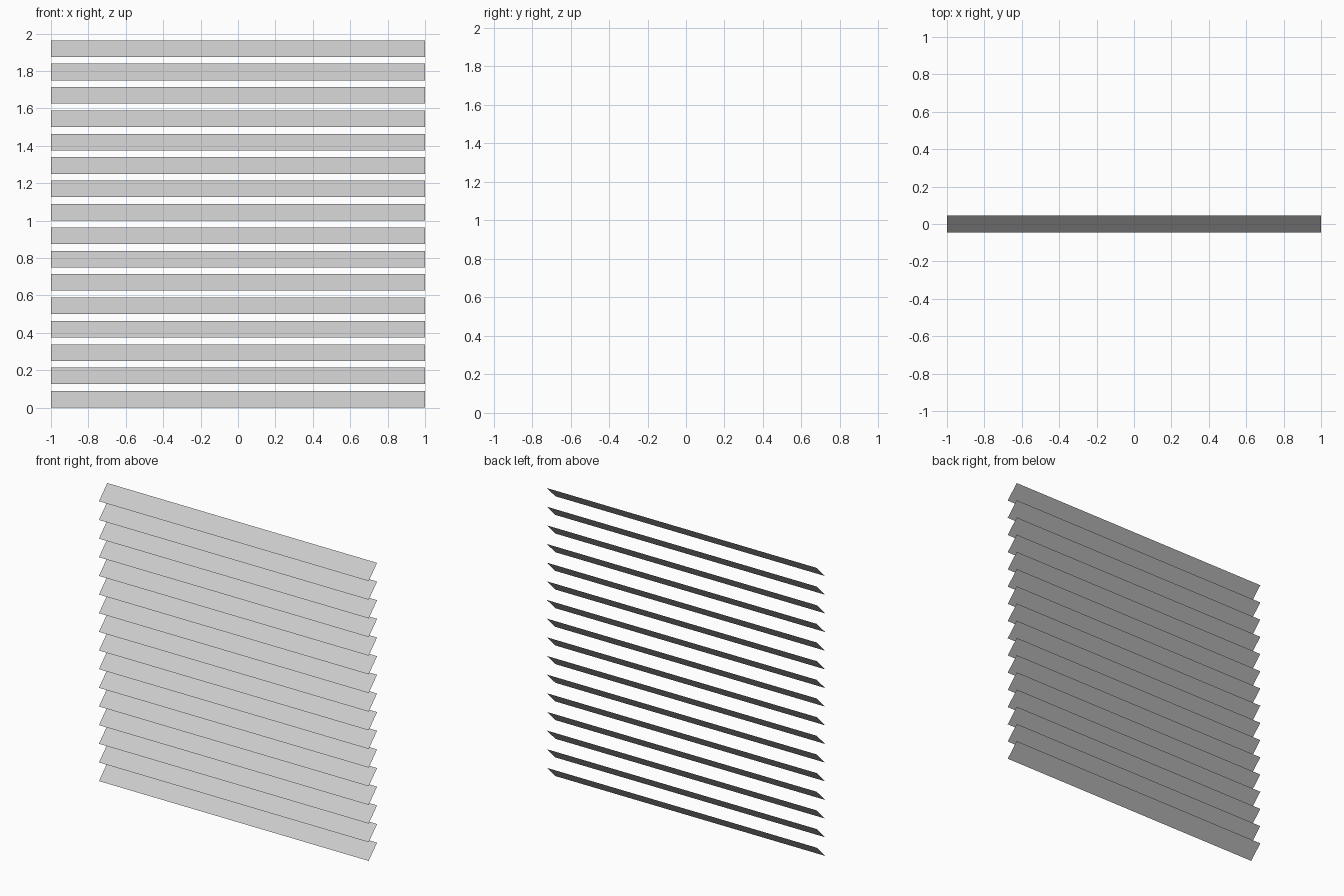
import bpy
from math import radians, sin

if "Cube" in bpy.data.objects:
    bpy.data.objects.remove(bpy.data.objects["Cube"])

COUNT = 16
PITCH = 0.125          # spacing, equal to the slat depth
TILT = radians(45)
HALF_RISE = PITCH * sin(TILT) / 2

# Paper-thin blind slats, front edge low and back edge high
for i in range(COUNT):
    bpy.ops.mesh.primitive_plane_add(size=1)
    slat = bpy.context.object
    slat.name = f"blind_slat_{i + 1:02d}"
    slat.scale = (2, PITCH, 1)
    slat.rotation_euler.x = TILT
    slat.location.z = HALF_RISE + i * PITCH
